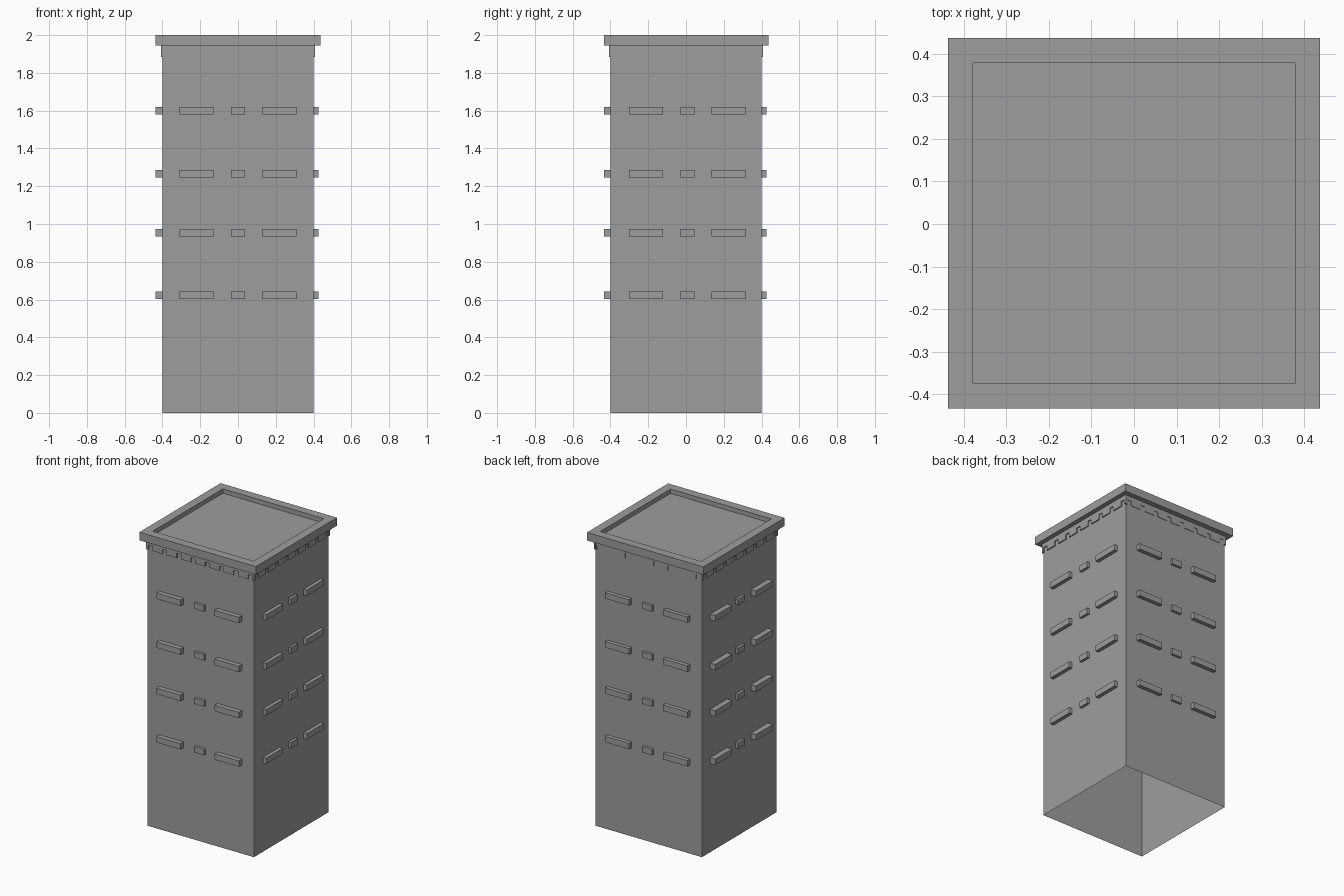
import bpy, bmesh
from mathutils import Matrix, Vector
from math import radians

cube = bpy.data.objects.get("Cube")
if cube:
    bpy.data.objects.remove(cube, do_unlink=True)

stone = bpy.data.materials.new("grey stone")
stone.use_nodes = True
GREY = (0.34, 0.34, 0.34, 1)
stone.diffuse_color = GREY
stone.node_tree.nodes["Principled BSDF"].inputs["Base Color"].default_value = GREY

HALF = 0.4          # half width of the tower


def add_box(bm, lo, hi):
    lo, hi = Vector(lo), Vector(hi)
    matrix = Matrix.Translation((lo + hi) / 2) @ Matrix.Diagonal((*(hi - lo), 1))
    return bmesh.ops.create_cube(bm, size=1, matrix=matrix)["verts"]


def finish(name, bm, turn=0):
    mesh = bpy.data.meshes.new(name)
    bm.to_mesh(mesh)
    bm.free()
    mesh.materials.append(stone)
    obj = bpy.data.objects.new(name, mesh)
    obj.rotation_euler.z = radians(turn)
    bpy.context.collection.objects.link(obj)
    return obj


def facing(bm, direction):
    bm.normal_update()
    return [f for f in bm.faces if f.normal.dot(Vector(direction)) > 0.9]


# Tower walls: a shell open underneath
bm = bmesh.new()
add_box(bm, (-HALF, -HALF, 0), (HALF, HALF, 1.95))
ends = facing(bm, (0, 0, -1)) + facing(bm, (0, 0, 1))
bmesh.ops.delete(bm, geom=ends, context='FACES_ONLY')
finish("tower_walls", bm)

# Cornice slab with a sunken roof
bm = bmesh.new()
add_box(bm, (-0.438, -0.434, 1.945), (0.438, 0.438, 2))
roof = facing(bm, (0, 0, 1))
bmesh.ops.inset_region(bm, faces=roof, thickness=0.083)
rim = bmesh.ops.extrude_discrete_faces(bm, faces=roof)["faces"]
bmesh.ops.translate(bm, verts=rim[0].verts, vec=(0, 0, -0.03))
finish("cornice", bm)

# Each side: name, turn, ledge depth, dentil depth, ledge shift
SIDES = [("front", 0, 0.033, 0.007, 0), ("right", 90, 0.025, 0.007, 0.008),
         ("back", 180, 0.027, 0.003, 0), ("left", 270, 0.038, 0.007, 0)]
ROWS = (0.623, 0.953, 1.267, 1.6)

for name, turn, depth, tooth_depth, shift in SIDES:
    # Window ledges, two long and one short in every row
    bm = bmesh.new()
    for z in ROWS:
        for x, half, out in ((-0.22, 0.091, depth), (0, 0.037, 0.018), (0.218, 0.091, depth)):
            x += shift
            add_box(bm, (x - half, -HALF - out, z - 0.02), (x + half, -HALF + 0.001, z + 0.02))
    finish(name + "_ledges", bm, turn)

    # Dentil band with teeth between narrow gaps
    bm = bmesh.new()
    face = -HALF - tooth_depth
    end = HALF + tooth_depth
    add_box(bm, (-end, face, 1.915), (end, -HALF + 0.001, 1.946))
    pitch, gap = 0.107, 0.032
    for i in range(-4, 5):
        lo = max(-end, (i - 0.5) * pitch + gap / 2)
        hi = min(end, (i + 0.5) * pitch - gap / 2)
        add_box(bm, (lo, face, 1.883), (hi, -HALF + 0.001, 1.915))
    finish(name + "_dentils", bm, turn)
